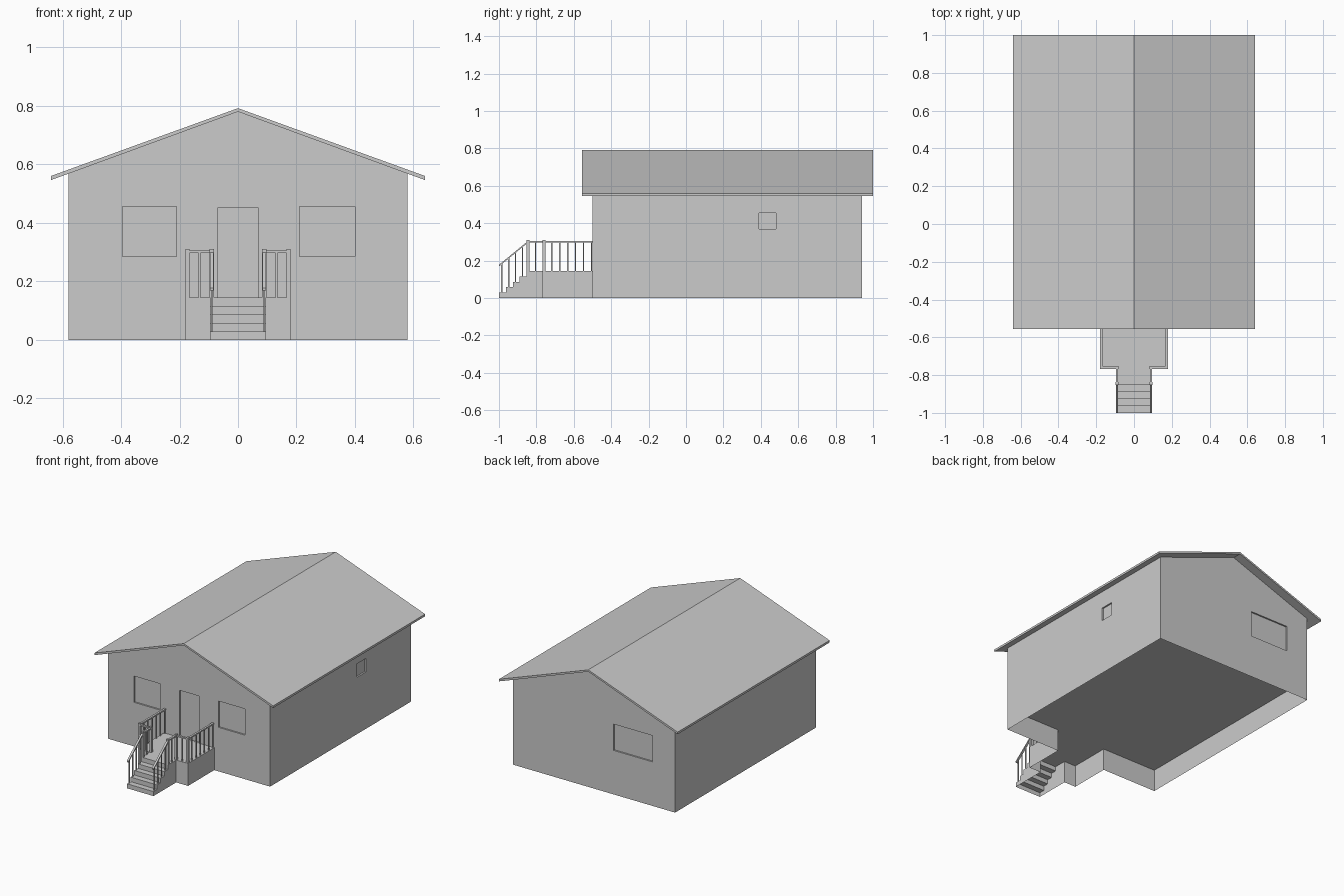
import bpy, bmesh
from mathutils import Vector

if "Cube" in bpy.data.objects:
    bpy.data.objects.remove(bpy.data.objects["Cube"])

DECK = 0.145            # floor and deck height
STEP_Y, STEPS = -0.852, 5
RISE, RUN = DECK / STEPS, (1 + STEP_Y) / (STEPS - 1)


def make(name, verts, faces, fix=True):
    mesh = bpy.data.meshes.new(name)
    mesh.from_pydata(verts, [], faces)
    if fix:
        bm = bmesh.new()
        bm.from_mesh(mesh)
        bmesh.ops.recalc_face_normals(bm, faces=bm.faces)
        bm.to_mesh(mesh)
        bm.free()
    ob = bpy.data.objects.new(name, mesh)
    bpy.context.collection.objects.link(ob)
    return ob


def prism_y(name, profile, y0, y1):
    """Solid with an xz profile running along y."""
    n = len(profile)
    verts = [(x, y, z) for y in (y0, y1) for x, z in profile]
    sides = [(i, (i + 1) % n, (i + 1) % n + n, i + n) for i in range(n)]
    return make(name, verts, sides + [tuple(range(n)), tuple(range(n, 2 * n))])


def box(name, x0, x1, y0, y1, z0, z1):
    return prism_y(name, [(x0, z0), (x1, z0), (x1, z1), (x0, z1)], y0, y1)


def bar(name, a, b, w, h):
    """Rail between two points, vertical ends, w wide, h high, top on the points."""
    a, b = Vector(a), Vector(b)
    d = b - a
    s = Vector((d.y, -d.x, 0)).normalized() * w / 2
    down = Vector((0, 0, -h))
    verts = [p + o for p in (a, b) for o in (s, -s, -s + down, s + down)]
    faces = [(0, 1, 2, 3), (4, 5, 6, 7)] + [(i, (i + 1) % 4, (i + 1) % 4 + 4, i + 4) for i in range(4)]
    return make(name, verts, faces)


# House body with gable ends
body = prism_y("house_body", [(-0.58, DECK), (0.58, DECK), (0.58, 0.569), (0, 0.78), (-0.58, 0.569)], -0.5, 0.94)

# Shallow recesses for door and windows
D = 0.01
openings = {
    "door": (-0.07, 0.07, -0.6, -0.5 + D, DECK + 0.0005, 0.45),
    "front_window_left": (-0.395, -0.21, -0.6, -0.5 + D, 0.285, 0.455),
    "front_window_right": (0.21, 0.4, -0.6, -0.5 + D, 0.285, 0.455),
    "back_window": (-0.42, -0.14, 0.94 - D, 1.0, 0.285, 0.455),
    "side_window": (0.58 - D, 0.65, 0.39, 0.48, 0.368, 0.455),
}
for name, dims in openings.items():
    cutter = box(name + "_cutter", *dims)
    cutter.hide_render = True
    cutter.hide_set(True)
    mod = body.modifiers.new(name, 'BOOLEAN')
    mod.operation = 'DIFFERENCE'
    mod.solver = 'EXACT'
    mod.object = cutter

# Roof slab
prism_y("roof", [(-0.64, 0.546), (0, 0.78), (0.64, 0.546), (0.64, 0.56), (0, 0.792), (-0.64, 0.56)], -0.555, 1.0)

# Foundation skirt, one open-bottomed sheet around house and porch
half = [(0.095, STEP_Y), (0.095, -0.768), (0.18, -0.768), (0.18, -0.5), (0.58, -0.5), (0.58, 0.94)]
path = half + [(-x, y) for x, y in reversed(half)]
n = len(path)
make("foundation_skirt", [(x, y, z) for z in (0, DECK) for x, y in path],
     [(i, i + 1, i + 1 + n, i + n) for i in range(n - 1)], fix=False)

# Porch deck
deck = half[:4] + [(-x, y) for x, y in reversed(half[:4])]
make("porch_deck", [(x, y, DECK) for x, y in deck], [tuple(range(len(deck)))], fix=False)

# Steps, hollow underneath, with side walls
prof = [(-1.0, 0.0)]
for i in range(STEPS):
    y, z = -1 + i * RUN, (i + 1) * RISE
    prof.append((y, z))
    if i < STEPS - 1:
        prof.append((y + RUN, z))
m = len(prof)
verts = [(x, y, z) for x in (-0.095, 0.095) for y, z in prof]
verts += [(-0.095, STEP_Y, 0), (0.095, STEP_Y, 0)]
faces = [(i, i + m, i + m + 1, i + 1) for i in range(m - 1)]
faces += [tuple(range(m)) + (2 * m,), (2 * m + 1,) + tuple(reversed(range(m, 2 * m)))]
make("front_steps", verts, faces, fix=False)

# Railings on both sides
P, B, TOP = 0.0075, 0.003, 0.305     # half post, half baluster, rail height
OX, IX, PY, SY = 0.1725, 0.09, -0.76, -0.845
END_Z = 0.178
for side, s in (("left", -1), ("right", 1)):
    def upright(name, x, y, r, z0, z1):
        box(f"{side}_{name}", s * x - r, s * x + r, y - r, y + r, z0, z1)

    for x, y in ((OX, PY), (IX, PY), (IX, SY)):
        upright("post", x, y, P, DECK, 0.31)
    runs = [((OX, -0.5, TOP), (OX, PY, TOP)), ((OX, PY, TOP), (IX, PY, TOP)),
            ((IX, PY, TOP), (IX, SY, TOP)), ((IX, SY, TOP), (IX, -1.0, END_Z))]
    for a, b in runs:
        bar(f"{side}_rail", (s * a[0], *a[1:]), (s * b[0], *b[1:]), 0.013, 0.009)
    for i in range(6):
        upright("porch_baluster", OX, -0.505 - i * 0.0425, B, DECK, TOP - 0.005)
    upright("front_baluster", 0.132, PY, B, DECK, TOP - 0.005)
    upright("walkway_baluster", IX, -0.805, B, DECK, TOP - 0.005)
    for i in range(4):
        y = -0.985 + i * RUN
        top = END_Z + (y + 1) / (SY + 1) * (TOP - END_Z)
        upright("stair_baluster", IX, y, B, (i + 1) * RISE, top - 0.004)
